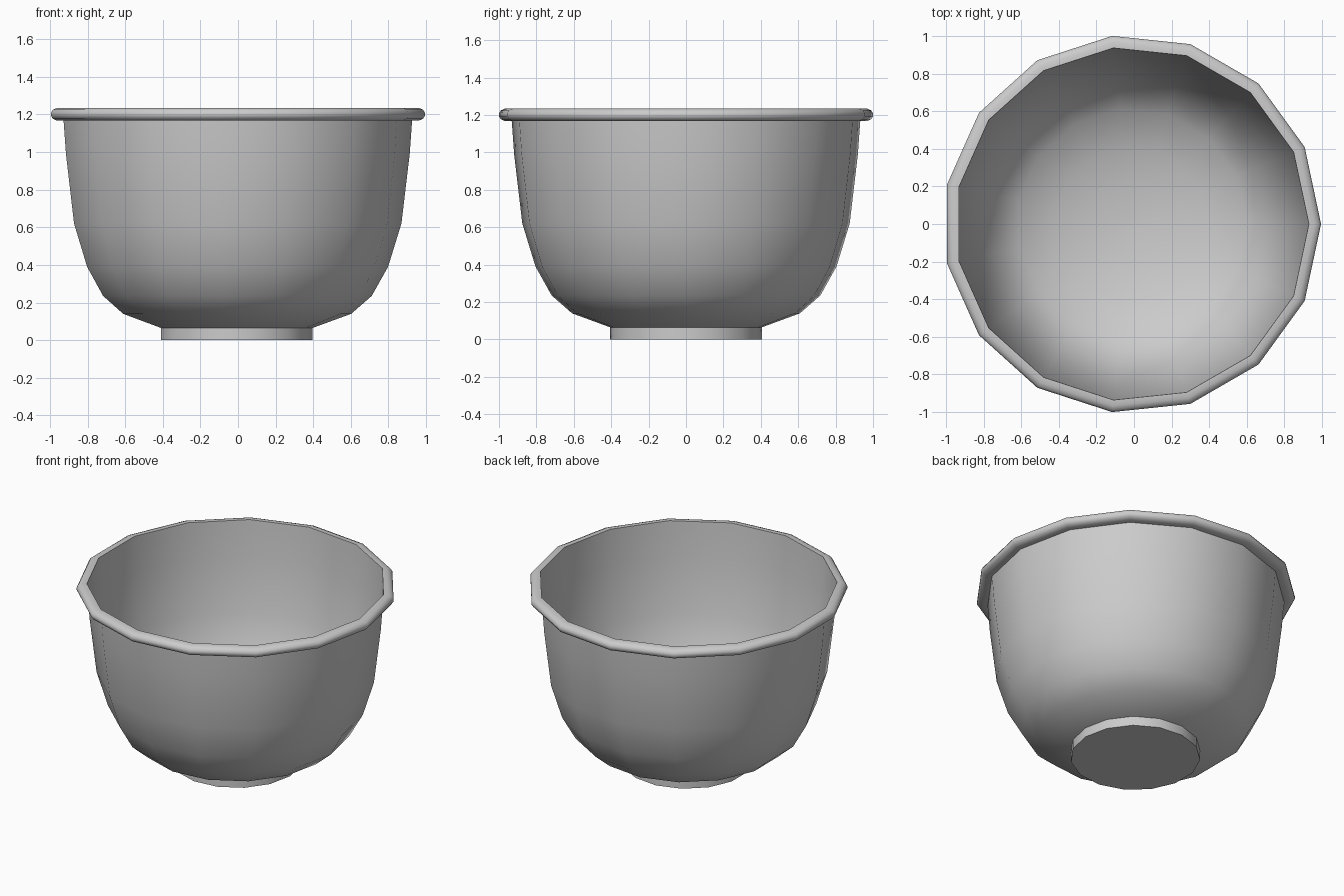
import bpy, bmesh, math

if "Cube" in bpy.data.objects:
    bpy.data.objects.remove(bpy.data.objects["Cube"])

SIDES = 15
CX = -0.011  # an odd-sided ring has an off-centre bounding box


def lathe(name, profile, cap_start=False, cap_end=False, closed=False):
    """Revolve (radius, z) points around the vertical axis."""
    bm = bmesh.new()
    rings = []
    for r, z in profile:
        ring = []
        for i in range(SIDES):
            a = 2 * math.pi * i / SIDES
            ring.append(bm.verts.new((CX + r * math.cos(a), r * math.sin(a), z)))
        rings.append(ring)
    pairs = list(zip(rings, rings[1:]))
    if closed:
        pairs.append((rings[-1], rings[0]))
    for lo, hi in pairs:
        for i in range(SIDES):
            j = (i + 1) % SIDES
            bm.faces.new((lo[i], lo[j], hi[j], hi[i]))
    if cap_start:
        bm.faces.new(rings[0][::-1])
    if cap_end:
        bm.faces.new(rings[-1])
    if closed:
        bmesh.ops.recalc_face_normals(bm, faces=bm.faces[:])
    me = bpy.data.meshes.new(name)
    bm.to_mesh(me)
    bm.free()
    ob = bpy.data.objects.new(name, me)
    bpy.context.collection.objects.link(ob)
    bpy.ops.object.select_all(action='DESELECT')
    ob.select_set(True)
    bpy.context.view_layer.objects.active = ob
    bpy.ops.object.shade_smooth_by_angle(angle=math.radians(40))
    return ob


# Thin bowl wall with rounded floor
lathe("bowl_wall", [(0.036, 0.018), (0.22, 0.03), (0.408, 0.065), (0.613, 0.14),
                    (0.722, 0.235), (0.809, 0.39), (0.88, 0.62), (0.924, 0.99),
                    (0.937, 1.17), (0.941, 1.234)], cap_start=True)

# Rolled lip around the opening
lathe("rim", [(0.938, 1.167), (0.972, 1.167), (0.995, 1.177), (1.0055, 1.193),
              (1.0055, 1.209), (0.995, 1.225), (0.972, 1.235), (0.941, 1.235)],
      closed=True)

# Low foot under the bowl
lathe("foot", [(0.408, 0.0), (0.408, 0.065)], cap_start=True)
